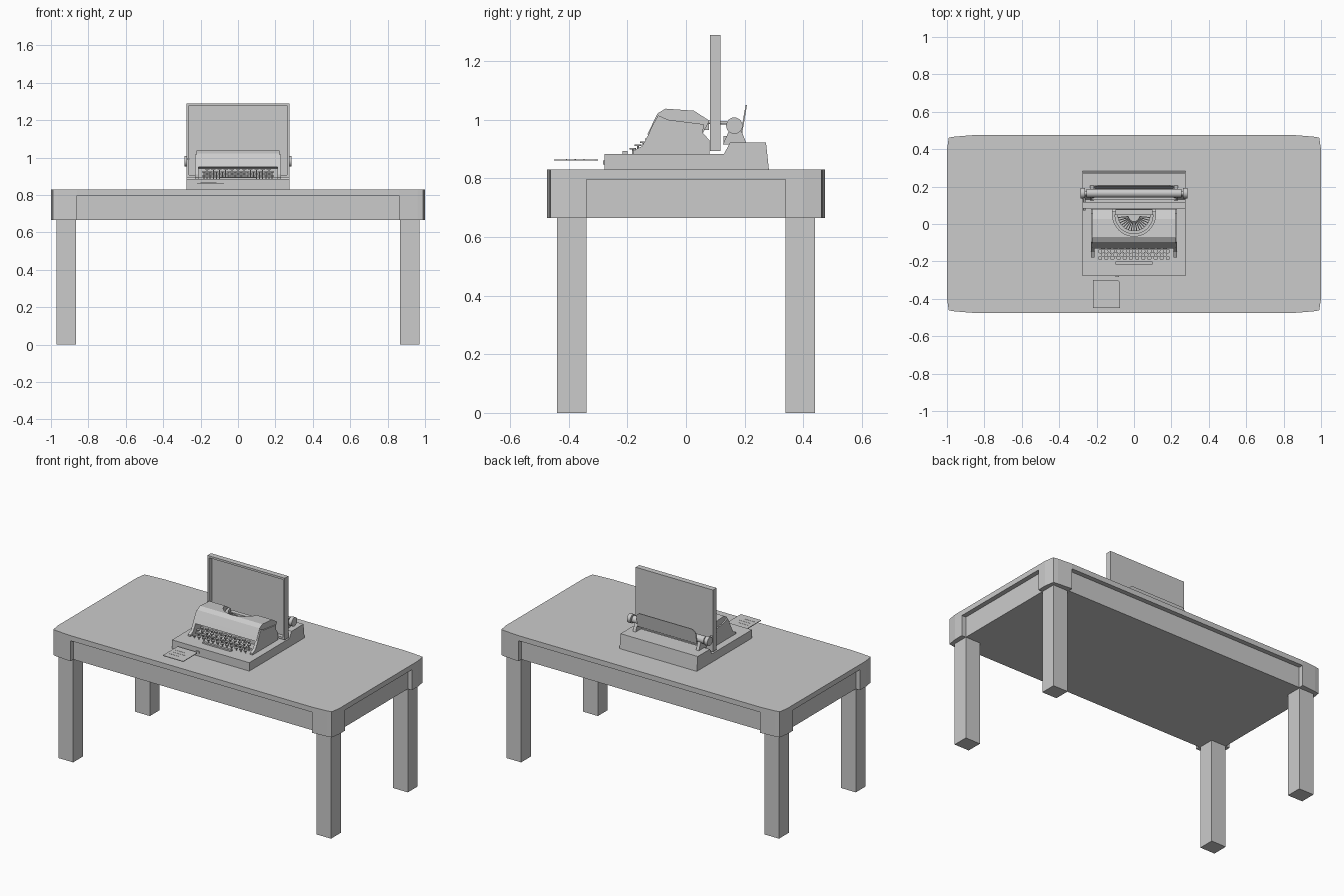
import bpy, bmesh, math
from mathutils import Matrix, Vector

cube = bpy.data.objects.get("Cube")
if cube:
    bpy.data.objects.remove(cube, do_unlink=True)

grey = bpy.data.materials.new("plain_grey")
grey.use_nodes = True
grey.diffuse_color = (0.6, 0.6, 0.6, 1)
grey.node_tree.nodes["Principled BSDF"].inputs["Base Color"].default_value = (0.6, 0.6, 0.6, 1)


def finish(name, bm, smooth=False):
    bmesh.ops.recalc_face_normals(bm, faces=bm.faces)
    mesh = bpy.data.meshes.new(name)
    bm.to_mesh(mesh)
    bm.free()
    mesh.materials.append(grey)
    ob = bpy.data.objects.new(name, mesh)
    bpy.context.collection.objects.link(ob)
    if smooth:
        bpy.ops.object.select_all(action="DESELECT")
        ob.select_set(True)
        bpy.context.view_layer.objects.active = ob
        bpy.ops.object.shade_smooth_by_angle(angle=math.radians(35))
    return ob


def add_box(bm, x, y, z):
    size = Matrix.Diagonal((x[1] - x[0], y[1] - y[0], z[1] - z[0], 1))
    mid = Vector((sum(x) / 2, sum(y) / 2, sum(z) / 2))
    bmesh.ops.create_cube(bm, size=1, matrix=Matrix.Translation(mid) @ size)


def box(name, x, y, z):
    bm = bmesh.new()
    add_box(bm, x, y, z)
    return finish(name, bm)


def add_prism(bm, outline, axis, lo, hi):
    """Extrude a 2D outline along x (outline is y,z), y (x,z) or z (x,y)."""
    def point(p, d):
        return {"x": (d, *p), "y": (p[0], d, p[1]), "z": (*p, d)}[axis]
    face = bm.faces.new([bm.verts.new(point(p, lo)) for p in outline])
    out = bmesh.ops.extrude_face_region(bm, geom=[face])
    move = Vector(point((0, 0), hi - lo))
    bmesh.ops.translate(bm, vec=move, verts=[v for v in out["geom"] if isinstance(v, bmesh.types.BMVert)])


def prism(name, outline, axis, lo, hi):
    bm = bmesh.new()
    add_prism(bm, outline, axis, lo, hi)
    return finish(name, bm)


def add_rod(bm, a, b, r, sides=12):
    a, b = Vector(a), Vector(b)
    turn = (b - a).to_track_quat("Z", "Y").to_matrix().to_4x4()
    bmesh.ops.create_cone(bm, cap_ends=True, segments=sides, radius1=r, radius2=r,
                          depth=(b - a).length, matrix=Matrix.Translation((a + b) / 2) @ turn)


def rod(name, a, b, r, sides=24):
    bm = bmesh.new()
    add_rod(bm, a, b, r, sides)
    return finish(name, bm, True)


def arc(r, cy, start=180, end=360, n=20):
    angles = [math.radians(start + (end - start) * i / n) for i in range(n + 1)]
    return [(r * math.cos(t), cy + r * math.sin(t)) for t in angles]


# Table top with softly tapered corners
quarter = [(1, 0.4), (0.99, 0.462), (0.96, 0.467), (0.86, 0.475)]
half = quarter + [(-x, y) for x, y in reversed(quarter)]
outline = half + [(-x, -y) for x, y in half]
prism("table_top", outline, "z", 0.797, 0.83)
box("table_apron", (-0.97, 0.97), (-0.445, 0.445), (0.665, 0.8))

# Corner blocks and legs
block = quarter + [(0.86, 0.34), (1, 0.34)]
for sx, side in ((1, "left"), (-1, "right")):
    for sy, end in ((-1, "front"), (1, "back")):
        prism(f"{end}_{side}_corner_block", [(sx * x, sy * y) for x, y in block], "z", 0.665, 0.8)
        box(f"{end}_{side}_leg", sorted((sx * 0.865, sx * 0.97)),
            sorted((sy * 0.34, sy * 0.44)), (0, 0.67))

# Typewriter case base, with a raised rear step
prism("case_base", [(-0.278, 0.83), (-0.278, 0.884), (0.13, 0.884), (0.15, 0.922),
                    (0.273, 0.922), (0.283, 0.83)], "x", -0.275, 0.275)
box("case_latch", (-0.1, -0.08), (-0.283, -0.277), (0.848, 0.862))

# Upright lid, a shallow tray open to the front
bm = bmesh.new()
add_box(bm, (-0.275, 0.275), (0.108, 0.118), (0.893, 1.29))
for s in (1, -1):
    add_box(bm, sorted((s * 0.262, s * 0.275)), (0.082, 0.108), (0.893, 1.29))
for z in ((0.893, 0.906), (1.277, 1.29)):
    add_box(bm, (-0.262, 0.262), (0.082, 0.108), z)
finish("case_lid", bm)

# Curved cover with a U-shaped opening for the type basket
cover = prism("machine_cover", [(-0.132, 0.95), (-0.12, 0.975), (-0.097, 1.022), (-0.07, 1.038),
                                (0.027, 1.031), (0.08, 0.997), (0.058, 0.955), (0.058, 0.93),
                                (0.08, 0.915), (0.08, 0.88), (-0.075, 0.88), (-0.075, 0.94)],
              "x", -0.222, 0.222)
cutter = prism("basket_cutter", arc(0.115, 0.05) + [(0.115, 0.2), (-0.115, 0.2)], "z", 0.97, 1.2)
cutter.hide_render = True
mod = cover.modifiers.new("opening", "BOOLEAN")
mod.operation = "DIFFERENCE"
mod.solver = "EXACT"
mod.object = cutter
bpy.context.view_layer.update()
cut_mesh = bpy.data.meshes.new_from_object(cover.evaluated_get(bpy.context.evaluated_depsgraph_get()))
cover.modifiers.clear()
cover.data = cut_mesh
bpy.data.objects.remove(cutter, do_unlink=True)

# Side cheeks running forward as arms beside the keyboard
cheek = [(-0.18, 0.884), (-0.18, 0.894), (-0.15, 0.91), (-0.128, 0.95), (-0.115, 0.98),
         (-0.095, 1.015), (-0.06, 1.0), (0.06, 0.985), (0.058, 0.955), (0.08, 0.93), (0.08, 0.884)]
for s, side in ((1, "left"), (-1, "right")):
    prism(f"{side}_cheek", cheek, "x", s * 0.212, s * 0.23)

# Type basket: ring, floor and fan of type bars
bm = bmesh.new()
add_prism(bm, arc(0.104, 0.05) + arc(0.086, 0.05, 360, 180), "z", 0.965, 1.012)
finish("basket_ring", bm, True)
bm = bmesh.new()
for x, y in arc(1, 0, 190, 350, 16):
    add_rod(bm, (x * 0.03, 0.045 + y * 0.03, 0.978), (x * 0.088, 0.05 + y * 0.088, 0.996), 0.003, 6)
finish("type_bars", bm)
box("type_guide_bar", (-0.1, 0.1), (0.05, 0.078), (0.965, 0.988))

# Keyboard: stepped rows of round keys on stems, with a space bar
bm = bmesh.new()
for row in range(4):
    y, z = -0.182 + row * 0.018, 0.899 + row * 0.011
    for i in range(12 - row % 2):
        x = (i - (11 - row % 2) / 2) * 0.033
        add_rod(bm, (x, y, z), (x, y, z + 0.005), 0.0115)
        add_rod(bm, (x, y, 0.88), (x, y, z), 0.003, 6)
finish("keys", bm, True)
box("space_bar", (-0.1, 0.1), (-0.216, -0.2), (0.884, 0.893))
box("keyboard_bed", (-0.21, 0.21), (-0.13, -0.07), (0.88, 0.895))

# Carriage: platen, knobs, supports, rail and paper rest
rod("platen", (-0.255, 0.165, 0.98), (0.255, 0.165, 0.98), 0.023, 32)
for s, side in ((1, "left"), (-1, "right")):
    rod(f"{side}_platen_knob", (s * 0.262, 0.165, 0.98), (s * 0.286, 0.165, 0.98), 0.028)
    rod(f"{side}_platen_axle", (s * 0.25, 0.165, 0.98), (s * 0.265, 0.165, 0.98), 0.012)
    prism(f"{side}_carriage_end", [(0.125, 0.915), (0.208, 0.915), (0.188, 0.965), (0.165, 0.985),
                                   (0.148, 0.965)], "x", s * 0.215, s * 0.235)
box("carriage_rail", (-0.225, 0.225), (0.128, 0.142), (0.92, 0.945))
bm = bmesh.new()
add_prism(bm, [(-0.212, 0.955), (0.212, 0.955), (0.212, 1.03), (0.19, 1.05), (-0.19, 1.05),
               (-0.212, 1.03)], "y", 0.187, 0.192)
for v in bm.verts:
    v.co.y += (v.co.z - 0.955) * 0.17
finish("paper_rest", bm)
rod("return_lever", (-0.266, 0.072, 0.992), (-0.266, 0.14, 0.99), 0.006, 12)

# Small card floating in front, with raised line marks
prism("card", [(-0.22, -0.45), (-0.075, -0.45), (-0.075, -0.312), (-0.087, -0.3), (-0.22, -0.3)],
      "z", 0.861, 0.865)
bm = bmesh.new()
for i in range(3):
    add_box(bm, (-0.2, -0.13 + 0.015 * (i % 2)), (-0.35 - i * 0.03, -0.346 - i * 0.03), (0.864, 0.866))
finish("card_marks", bm)
